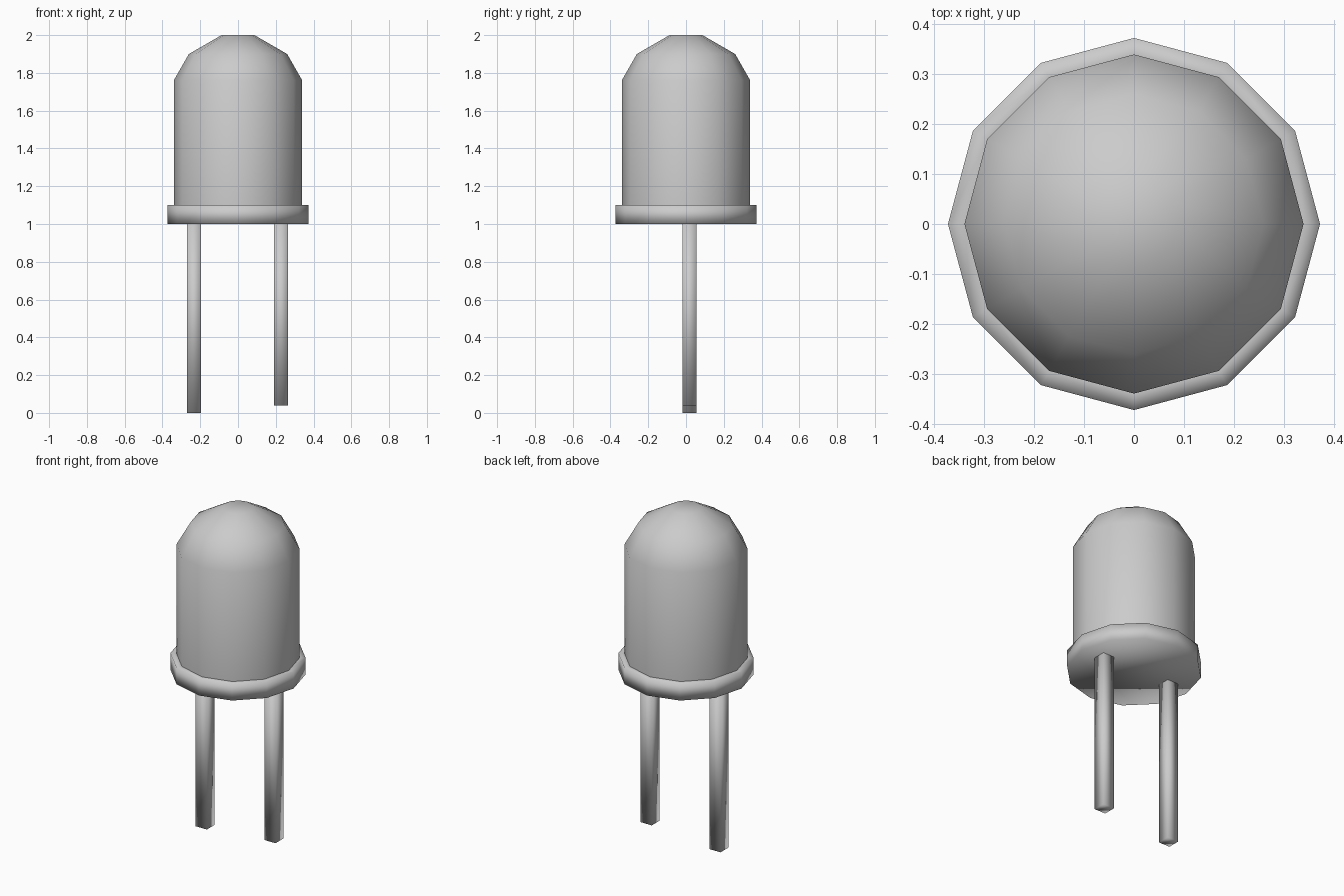
import bpy, bmesh, math

if "Cube" in bpy.data.objects:
    bpy.data.objects.remove(bpy.data.objects["Cube"])

SIDES = 12


def finish(bm, name):
    bmesh.ops.recalc_face_normals(bm, faces=bm.faces)
    for f in bm.faces:
        f.smooth = True
    mesh = bpy.data.meshes.new(name)
    bm.to_mesh(mesh)
    bm.free()
    obj = bpy.data.objects.new(name, mesh)
    bpy.context.collection.objects.link(obj)
    return obj


def lathe(name, profile):
    """Twelve-sided turned part from (radius, z) points; the last ring is capped."""
    bm = bmesh.new()
    rings = []
    for r, z in profile:
        rings.append([bm.verts.new((r * math.cos(math.tau * i / SIDES),
                                    r * math.sin(math.tau * i / SIDES), z))
                      for i in range(SIDES)])
    for a, b in zip(rings, rings[1:]):
        for i in range(SIDES):
            j = (i + 1) % SIDES
            bm.faces.new((a[i], a[j], b[j], b[i]))
    bm.faces.new(rings[-1])
    return finish(bm, name)


def leg(name, x, bottom):
    """Square wire running from its bottom end up to the base flange."""
    bm = bmesh.new()
    bmesh.ops.create_cube(bm, size=1)
    bmesh.ops.scale(bm, vec=(0.075, 0.075, 1.0 - bottom), verts=bm.verts)
    bmesh.ops.translate(bm, vec=(x, 0.018, (1.0 + bottom) / 2), verts=bm.verts)
    return finish(bm, name)


# Domed lens body
lathe("lens_body", [(0.34, 1.1), (0.34, 1.76), (0.26, 1.9), (0.087, 2.0)])

# Base flange with closed underside
lathe("base_flange", [(0.34, 1.1), (0.373, 1.1), (0.373, 1.0)])

# Long and short wire legs
leg("long_leg", -0.233, 0.0)
leg("short_leg", 0.228, 0.04)
